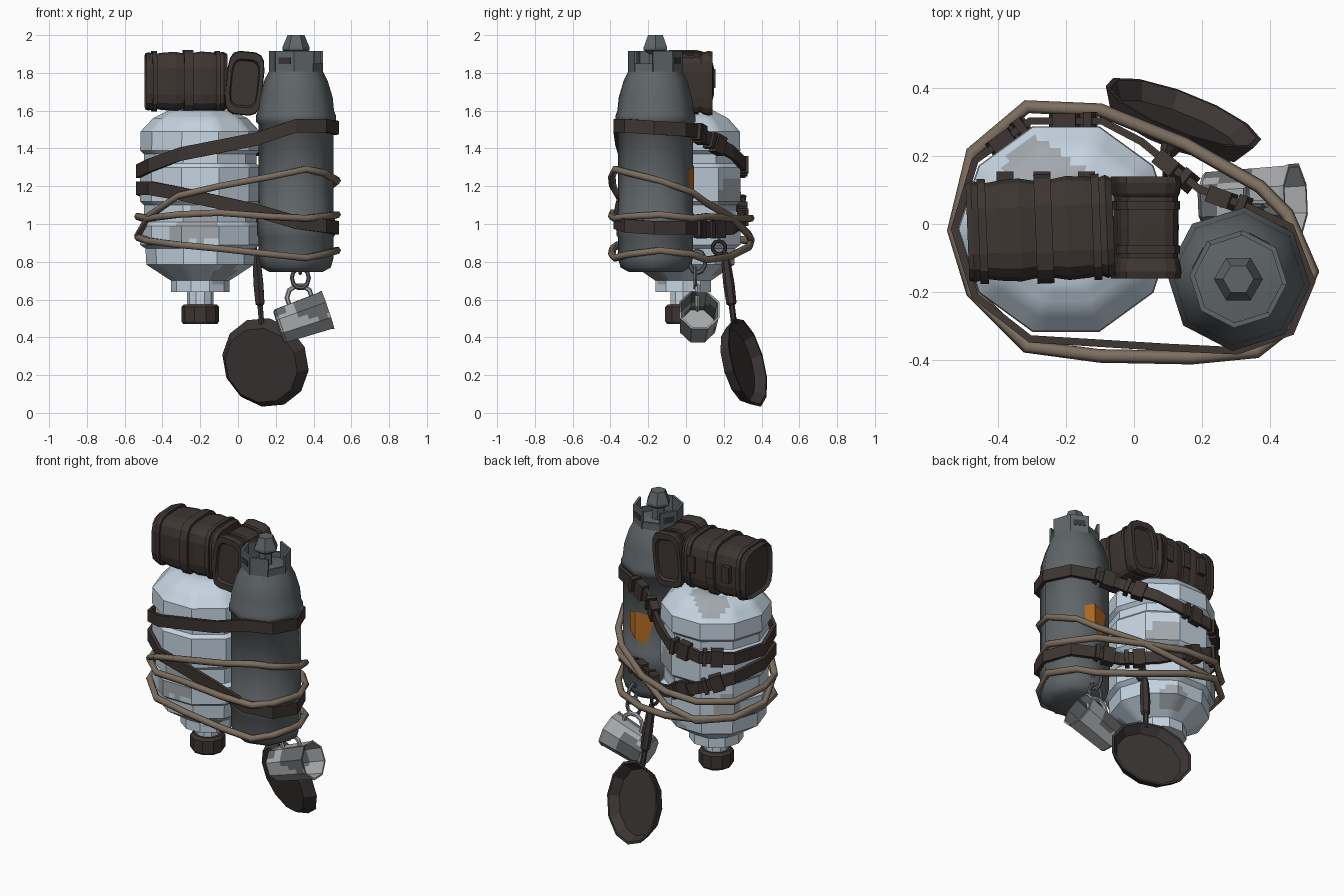
import bpy, bmesh, math
from mathutils import Matrix, Vector

cube = bpy.data.objects.get("Cube")
if cube:
    bpy.data.objects.remove(cube)


def material(name, *rgb):
    m = bpy.data.materials.new(name)
    m.use_nodes = True
    m.diffuse_color = (*rgb, 1)
    m.node_tree.nodes["Principled BSDF"].inputs["Base Color"].default_value = (*rgb, 1)
    return m


BLUE = material("pale blue plastic", .56, .66, .75)
STAIN = material("worn grey plastic", .36, .39, .42)
STEEL = material("dark grey steel", .115, .13, .138)
BROWN = material("dark brown leather", .047, .036, .032)
ROPE = material("tan rope", .2, .155, .115)
ORANGE = material("orange label", .46, .15, .015)
TIN = material("light tin", .38, .39, .4)
DULL = material("tarnished tin", .13, .135, .14)
IRON = material("cast iron", .045, .037, .035)


def finish(name, bm, mats, smooth=0, blobs=()):
    """Make the object; faces near a blob (x, y, z, radius) get the second material."""
    bmesh.ops.recalc_face_normals(bm, faces=bm.faces)
    for f in bm.faces:
        f.smooth = smooth > 0
        c = f.calc_center_median()
        f.material_index = int(any((c - Vector(b[:3])).length < b[3] for b in blobs))
    me = bpy.data.meshes.new(name)
    bm.to_mesh(me)
    bm.free()
    for m in mats:
        me.materials.append(m)
    if smooth:
        me.set_sharp_from_angle(angle=math.radians(smooth))
    ob = bpy.data.objects.new(name, me)
    bpy.context.collection.objects.link(ob)
    return ob


def ngon(n, phase=0, sub=1):
    c = [Vector((math.cos(math.radians(phase + 360 * i / n)),
                 math.sin(math.radians(phase + 360 * i / n)))) for i in range(n)]
    return [c[i].lerp(c[(i + 1) % n], k / sub) for i in range(n) for k in range(sub)]


def soft_rect(a, b, n=16):
    return [Vector((a * math.copysign(abs(p.x) ** .5, p.x), b * math.copysign(abs(p.y) ** .5, p.y)))
            for p in ngon(n, 180 / n)]


def loft(name, profile, section, matrix, mats, smooth=0, blobs=(), steps=1):
    """Stack scaled copies of a section along local z, capped at both ends."""
    rows = [Vector(profile[0])]
    for a, b in zip(profile, profile[1:]):
        rows += [Vector(a).lerp(Vector(b), k / steps) for k in range(1, steps + 1)]
    bm = bmesh.new()
    rings = [[bm.verts.new(matrix @ Vector((p.x * s, p.y * s, h))) for p in section] for s, h in rows]
    n = len(section)
    for a, b in zip(rings, rings[1:]):
        for i in range(n):
            bm.faces.new((a[i], a[(i + 1) % n], b[(i + 1) % n], b[i]))
    bm.faces.new(rings[0])
    bm.faces.new(rings[-1])
    return finish(name, bm, mats, smooth, blobs)


def aim(loc, direction):
    return Matrix.Translation(loc) @ Vector(direction).to_track_quat('Z', 'Y').to_matrix().to_4x4()


def wrap(name, plan, heights, section, mat, smooth=0):
    """Closed band around the load; section is (outward, up)."""
    bm, n, m = bmesh.new(), len(plan), len(section)
    rings = []
    for i, (p, z) in enumerate(zip(plan, heights)):
        t = (Vector(plan[(i + 1) % n]) - Vector(plan[i - 1])).normalized()
        rings.append([bm.verts.new((p[0] - t.y * o, p[1] + t.x * o, z + u)) for o, u in section])
    for i in range(n):
        a, b = rings[i], rings[(i + 1) % n]
        for j in range(m):
            bm.faces.new((a[j], a[(j + 1) % m], b[(j + 1) % m], b[j]))
    return finish(name, bm, [mat], smooth)


def box(name, size, matrix, mat):
    bm = bmesh.new()
    bmesh.ops.create_cube(bm, size=1, matrix=matrix @ Matrix.Diagonal((*size, 1)))
    return finish(name, bm, [mat])


def ring(name, loc, rot, major, minor, stretch, mat):
    bpy.ops.mesh.primitive_torus_add(major_segments=10, minor_segments=6, major_radius=major,
                                     minor_radius=minor, location=loc, rotation=rot)
    ob = bpy.context.object
    ob.name = name
    ob.scale = stretch
    ob.data.materials.append(mat)


# Upside-down water bottle with worn patches
at = Matrix.Translation((-.2, -.015, 0))
patches = [(-.2, -.32, 1.0, .1), (-.3, -.3, .94, .07), (-.08, -.17, .74, .08), (-.3, .17, 1.56, .09),
           (-.22, .12, 1.6, .08), (-.02, .25, 1.15, .1), (-.42, .2, .95, .09), (-.1, .22, .76, .09)]
loft("water_bottle", [(.155, .64), (.155, .7), (.285, .785), (.29, .87), (.318, .89), (.318, .99),
                      (.297, 1.01), (.297, 1.1), (.318, 1.12), (.318, 1.3), (.297, 1.32), (.297, 1.37),
                      (.318, 1.39), (.315, 1.49), (.25, 1.56), (.17, 1.6), (.02, 1.605)],
     ngon(10, 0, 5), at, [BLUE, STAIN], 30, patches, 3)
loft("bottle_neck", [(.07, .56), (.07, .65)], ngon(10), at, [BLUE])
loft("bottle_cap", [(.09, .47), (.1, .485), (.1, .56), (.085, .575)], ngon(10), at, [BROWN])

# Gas cylinder with collar, valve and label
TX, TY = .307, -.162
at = Matrix.Translation((TX, TY, 0))
loft("gas_cylinder", [(.14, .745), (.185, .77), (.2, .82), (.2, .93), (.206, .94), (.206, 1.05), (.2, 1.06),
                      (.2, 1.53), (.212, 1.54), (.212, 1.575), (.202, 1.6), (.195, 1.67), (.168, 1.76),
                      (.14, 1.815), (.05, 1.83)], ngon(8, -5), at, [STEEL], 50)
loft("gas_valve", [(.04, 1.8), (.04, 1.9), (.072, 1.92), (.072, 1.935), (.045, 2)], ngon(6), at, [STEEL])
for i in range(8):
    tall = i in (0, 1, 3, 4, 5, 6)
    top = 1.915 if tall else 1.85
    turn = at @ Matrix.Rotation(math.radians(17.5 + 45 * i), 4, 'Z')
    box("collar_panel", (.014, .113, top - 1.8), turn @ Matrix.Translation((.126, 0, (top + 1.8) / 2)), STEEL)
    if tall and i % 2:
        box("collar_slot", (.004, .07, .035), turn @ Matrix.Translation((.134, 0, 1.865)), IRON)
bm = bmesh.new()
left, mid, right = [Vector((TX, TY, 0)) + .206 * p.to_3d() for p in ngon(8, -5)[3:0:-1]]
label = [bm.verts.new(p + Vector((0, 0, z))) for p, z in
         ((mid.lerp(left, .75), 1.29), (mid, 1.31), (mid, 1.14), (mid.lerp(left, .45), 1.11),
          (mid.lerp(right, .4), 1.29), (mid.lerp(right, .35), 1.17))]
bm.faces.new(label[:4])
bm.faces.new((label[1], label[4], label[5], label[2]))
finish("cylinder_label", bm, [ORANGE])

# Leather straps and their buckles
strap_plan = [(-.525, -.015), (-.465, .185), (-.305, .3), (-.095, .3), (.02, .24), (.19, .1), (.325, .052),
              (.458, -.01), (.52, -.17), (.46, -.315), (.305, -.37), (.1, -.36), (-.305, -.335), (-.465, -.21)]
strap_heights = {
    "upper_strap": [1.28, 1.28, 1.29, 1.32, 1.38, 1.46, 1.49, 1.5, 1.51, 1.52, 1.52, 1.45, 1.37, 1.31],
    "lower_strap": [1.19, 1.16, 1.1, 1.02, .98, .97, .98, .98, .98, .99, 1.01, 1.07, 1.16, 1.19]}
band = [(-.008, -.036), (.014, -.036), (.014, .036), (-.008, .036)]
for name, zs in strap_heights.items():
    wrap(name, strap_plan, zs, band, BROWN)
    for i in (1, 2, 4, 5):
        a, b = [Vector((*strap_plan[k], zs[k])) for k in (i, i + 1)]
        turn = Matrix.Translation(a.lerp(b, .5)) @ (b - a).to_track_quat('X', 'Z').to_matrix().to_4x4()
        box("strap_buckle", (.07, .05, .1), turn, BROWN)
        box("strap_keeper", (.025, .06, .09), turn @ Matrix.Translation((.07, 0, 0)), BROWN)

# Rope loops
rope_plan = [(-.53, -.02), (-.475, .21), (-.315, .345), (-.1, .335), (.15, .235), (.37, .11), (.45, .03),
             (.525, -.14), (.455, -.3), (.36, -.375), (.17, -.393), (-.1, -.388), (-.315, -.36), (-.475, -.2)]
rope_heights = {
    "rope_middle": [1.04, 1.02, 1.03, 1.03, 1.03, 1.04, 1.03, 1.05, 1.04, 1.03, 1.04, 1.06, 1.05, 1.03],
    "rope_low": [.93, .92, .92, .88, .83, .81, .84, .86, .84, .82, .84, .87, .89, .91],
    "rope_slanted": [.94, .92, .91, .94, 1.04, 1.11, 1.17, 1.23, 1.27, 1.29, 1.25, 1.2, 1.15, 1.04]}
for name, zs in rope_heights.items():
    wrap(name, rope_plan, zs, [p * .02 for p in ngon(6)], ROPE, 70)

# Large bedroll lying across the bottle
roll = Matrix.Translation((-.275, -.015, 1.755)) @ Matrix.Rotation(.04, 4, 'Z') @ Matrix.Rotation(math.pi / 2, 4, 'Y')
cloth = soft_rect(.155, .15)
loft("bedroll", [(.7, -.19), (.85, -.195), (.96, -.215), (1, -.2), (.95, -.16), (.99, -.12), (1.02, -.06),
                 (.97, -.02), (.97, .03), (1.03, .08), (1, .14), (.96, .17), (1.02, .195), (.95, .215), (.7, .2)],
     cloth, roll, [BROWN])
for h, w, s in ((.01, .025, 1.08), (-.17, .012, 1.04), (.165, .012, 1.05)):
    loft("bedroll_strap", [(.9, h - w), (s, h - w), (s, h + w), (.9, h + w)], cloth, roll, [BROWN])
for x in (-.38, -.27, -.14):
    box("bedroll_clasp", (.05, .03, .1), Matrix.Translation((x, .14, 1.77)), BROWN)

# Small pouch beside the bedroll
pouch = (Matrix.Translation((.035, -.01, 1.745)) @ Matrix.Rotation(.1, 4, 'Y') @ Matrix.Rotation(-math.pi / 2, 4, 'X'))
loft("pouch", [(.72, -.135), (.78, -.15), (1, -.15), (1.03, -.13), (.98, -.1), (.93, -.09), (.95, 0), (.93, .09),
               (.98, .1), (1.03, .13), (1, .15), (.78, .15), (.72, .135)], soft_rect(.096, .165), pouch, [BROWN])
for h in (-.065, .065):
    loft("pouch_band", [(.9, h - .012), (.985, h - .012), (.985, h + .012), (.9, h + .012)],
         soft_rect(.096, .165), pouch, [BROWN])

# Hanging frying pan, open towards the back
facing = Vector((.35, .9, .24)).normalized()
loft("frying_pan", [(.205, -.035), (.245, .03), (.23, .03), (.195, -.02)], ngon(12, 10),
     aim((.135, .3, .26), facing), [IRON])
foot, head = Vector((.125, .255, .47)), Vector((.095, .205, .85))
length = (head - foot).length
loft("pan_handle", [(.016, 0), (.016, .1), (.027, .11), (.03, length * .55), (.025, length * .85), (.014, length)],
     ngon(6), aim(foot, head - foot), [IRON])
ring("pan_hook", (.092, .175, .875), (0, math.pi / 2, 0), .035, .01, (1, 1, 1), IRON)

# Hanging tin mug, open towards the left
axis = Vector((.94, .04, .32)).normalized()
loft("tin_mug", [(.09, 0), (.1, .012), (.11, .26), (.115, .275), (.104, .275), (.092, .02)], ngon(8, 22.5, 3),
     aim((.215, .06, .457), axis), [TIN, DULL], 0,
     [(.42, -.03, .6, .1), (.36, -.02, .58, .08), (.2, .05, .54, .07), (.3, .15, .5, .08)], 5)
ring("mug_handle", (.325, .06, .61), (math.pi / 2, 0, 0), .066, .013, (1, 1, 1), TIN)
ring("hanging_link", (.33, .05, .715), (math.pi / 2, 0, 0), .045, .011, (1, 1.2, 1), STEEL)
ring("hanging_ring", (.33, .06, .8), (0, math.pi / 2, 0), .042, .011, (1.35, 1, 1), STEEL)
